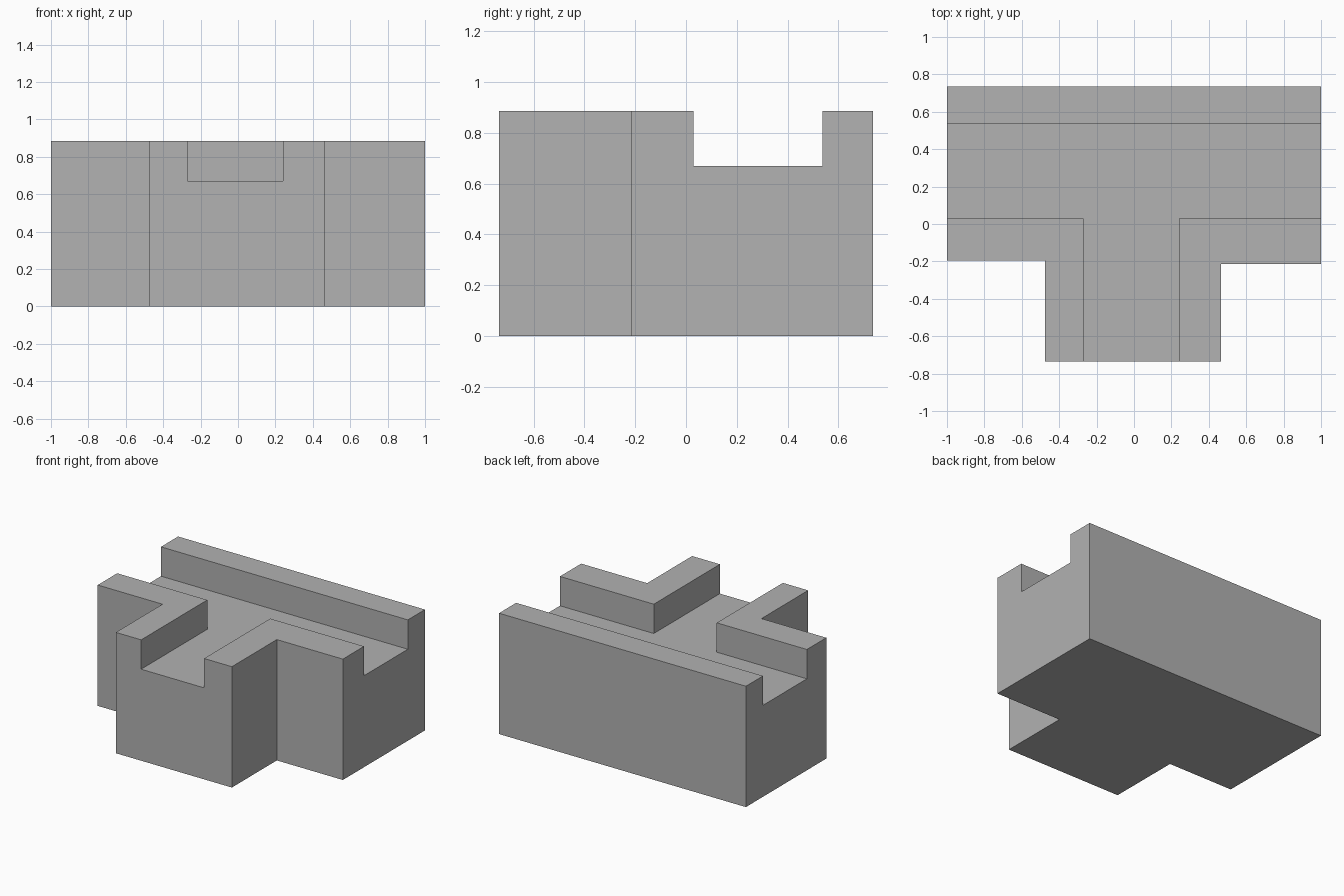
import bpy
import bmesh

default_cube = bpy.data.objects.get("Cube")
if default_cube:
    bpy.data.objects.remove(default_cube, do_unlink=True)

# Single plain grey
grey = bpy.data.materials.new("plain grey")
grey.use_nodes = True
colour = (0.445, 0.445, 0.445, 1)
grey.diffuse_color = colour
grey.node_tree.nodes["Principled BSDF"].inputs["Base Color"].default_value = colour


def prism(name, outline, bottom, top):
    """Extrude a counter-clockwise plan outline between two heights."""
    bm = bmesh.new()
    base = bm.faces.new([bm.verts.new((x, y, bottom)) for x, y in outline])
    walls = bmesh.ops.extrude_face_region(bm, geom=[base])
    raised = [v for v in walls["geom"] if isinstance(v, bmesh.types.BMVert)]
    bmesh.ops.translate(bm, verts=raised, vec=(0, 0, top - bottom))
    bmesh.ops.recalc_face_normals(bm, faces=bm.faces)
    mesh = bpy.data.meshes.new(name)
    bm.to_mesh(mesh)
    bm.free()
    mesh.materials.append(grey)
    obj = bpy.data.objects.new(name, mesh)
    bpy.context.collection.objects.link(obj)
    return obj


def tee(left, right, end, stem_left, stem_right, shoulder_left, shoulder_right, back):
    """Plan of a T with its stem pointing to the front."""
    return [(stem_left, end), (stem_right, end),
            (stem_right, shoulder_right), (right, shoulder_right),
            (right, back), (left, back),
            (left, shoulder_left), (stem_left, shoulder_left)]


# T-shaped block, with slightly uneven shoulders
block = prism("channel_block",
              tee(-1, 1, -0.735, -0.475, 0.465, -0.195, -0.215, 0.735), 0, 0.885)

# T-shaped channel running out through all three ends
cutter = prism("channel_cutter",
               tee(-1.2, 1.2, -0.9, -0.27, 0.24, 0.03, 0.03, 0.537), 0.67, 1.1)
cutter.hide_render = True

cut = block.modifiers.new("channel", 'BOOLEAN')
cut.operation = 'DIFFERENCE'
cut.solver = 'EXACT'
cut.object = cutter
bpy.context.view_layer.objects.active = block
bpy.ops.object.modifier_apply(modifier=cut.name)
bpy.data.objects.remove(cutter, do_unlink=True)
